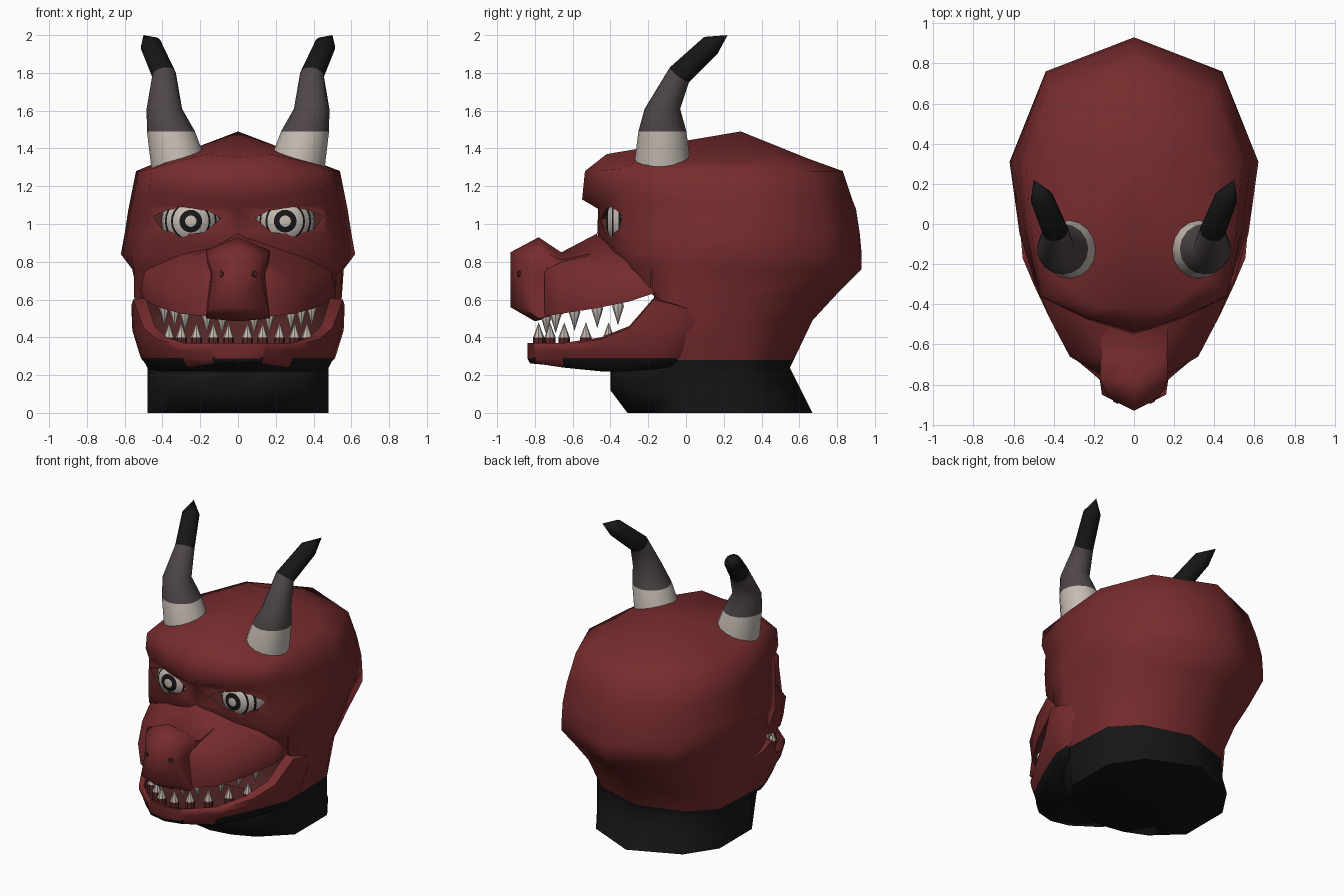
import bpy, bmesh, math
from mathutils import Vector

if "Cube" in bpy.data.objects:
    bpy.data.objects.remove(bpy.data.objects["Cube"])

COLOURS = {
    "red_skin": (.185, .025, .027), "dark_red": (.085, .018, .018), "black": (.008, .008, .008),
    "ivory": (.56, .50, .45), "horn_brown": (.08, .063, .063),
}
MATS = []
for name, c in COLOURS.items():
    m = bpy.data.materials.new(name)
    m.diffuse_color = (*c, 1)
    m.use_nodes = True
    m.node_tree.nodes["Principled BSDF"].inputs["Base Color"].default_value = m.diffuse_color
    MATS.append(m)
RED, DARK, BLACK, IVORY, BROWN = range(5)


def finish(name, bm, rule):
    bmesh.ops.remove_doubles(bm, verts=bm.verts, dist=1e-4)
    bmesh.ops.recalc_face_normals(bm, faces=bm.faces)
    for f in bm.faces:
        f.material_index = rule(f.calc_center_median(), f.normal)
    me = bpy.data.meshes.new(name)
    bm.to_mesh(me)
    bm.free()
    for m in MATS:
        me.materials.append(m)
    ob = bpy.data.objects.new(name, me)
    bpy.context.collection.objects.link(ob)
    return ob


def smooth(ob, angle=40):
    bpy.ops.object.select_all(action='DESELECT')
    ob.select_set(True)
    bpy.context.view_layer.objects.active = ob
    bpy.ops.object.shade_smooth_by_angle(angle=math.radians(angle))


def loft(name, halves, rule, cap_end=True):
    """Skin half sections (first and last point on x = 0), mirrored in x."""
    bm = bmesh.new()
    n = len(halves[0])
    rings = []
    for h in halves:
        full = list(h) + [(-x, y, z) for x, y, z in reversed(h[1:-1])]
        rings.append([bm.verts.new(p) for p in full])
    k = len(rings[0])
    for a, b in zip(rings, rings[1:]):
        for i in range(k):
            j = (i + 1) % k
            bm.faces.new((a[i], a[j], b[j], b[i]))
    for r in [rings[0]] + ([rings[-1]] if cap_end else []):
        bm.faces.new(r[:n])
        bm.faces.new(r[n - 1:] + r[:1])
    return finish(name, bm, rule)


def tube(name, path, seg, rule, level=0):
    """Round sweep through (x, y, z, radius) points; the first `level` rings stay horizontal."""
    bm = bmesh.new()
    up = Vector((0, 0, 1))
    pts = [Vector(p[:3]) for p in path]
    rings = []
    for i, p in enumerate(path):
        t = up if i < level else pts[min(i + 1, len(pts) - 1)] - pts[max(i - 1, 0)]
        q = up.rotation_difference(t)
        rings.append([bm.verts.new(pts[i] + q @ Vector((p[3] * math.cos(a), p[3] * math.sin(a), 0)))
                      for a in (math.tau * s / seg for s in range(seg))])
    for a, b in zip(rings, rings[1:]):
        for i in range(seg):
            j = (i + 1) % seg
            bm.faces.new((a[i], a[j], b[j], b[i]))
    for r, p in ((rings[0], path[0]), (rings[-1], path[-1])):
        if p[3] > 0:
            bm.faces.new(r)
    return finish(name, bm, rule)


# Head and neck: z, front y, front corner x y and rise, side widths, back corner x y, back y
LEVELS = [
    (0.00, -.31, .30, -.22, 0, .48, .48, .34, .52, .67),
    (0.12, -.40, .36, -.27, 0, .48, .48, .34, .48, .61),
    (0.24, -.40, .38, -.28, 0, .48, .48, .33, .45, .55),
    (0.28, -.30, .44, -.20, 0, .50, .48, .33, .47, .57),
    (0.49, -.15, .50, -.13, 0, .54, .50, .38, .55, .67),
    (0.62, -.15, .52, -.15, 0, .55, .53, .42, .64, .79),
    (0.76, -.35, .50, -.28, 0, .55, .56, .44, .76, .93),
    (0.84, -.42, .49, -.30, 0, .57, .62, .44, .76, .93),
    (0.95, -.47, .47, -.33, 0, .55, .60, .44, .75, .92),
    (1.08, -.465, .46, -.335, .02, .54, .58, .43, .72, .90),
    (1.13, -.55, .47, -.36, .05, .53, .57, .42, .71, .88),
    (1.28, -.535, .46, -.36, .01, .51, .54, .40, .66, .83),
]
halves = []
for z, f, cx, cy, up, s1, s2, bx, by, b in LEVELS:
    halves.append([(0, f, z), (cx / 2, (f + cy) / 2 - .02, z + up / 4), (cx, cy, z + up), (s1, -.05, z),
                   (s2, .31, z), (bx, by, z), (0, b, z)])
halves.append([(0, -.42, 1.355), (.17, -.42, 1.37), (.38, -.27, 1.325), (.42, -.05, 1.33),
               (.41, .31, 1.33), (.27, .5, 1.37), (0, .65, 1.345)])
halves.append([(0, .29, 1.49)] * 7)


def head_rule(c, n):
    if c.z < .28:
        return BLACK
    return DARK if c.z < .65 and c.y < -.1 and n.y < -.7 else RED


head = loft("head", halves, head_rule, cap_end=False)

# Almond eye sockets cut into the face
ALMOND = [(.09, 1.03), (.16, 1.07), (.25, 1.085), (.37, 1.075), (.45, 1.04),
          (.40, .97), (.30, .945), (.18, .955)]
for s in (-1, 1):
    bm = bmesh.new()
    a, b = [[bm.verts.new((s * x, y, z)) for x, z in ALMOND] for y in (-.60, -.25)]
    bm.faces.new(a)
    bm.faces.new(b)
    for i in range(8):
        j = (i + 1) % 8
        bm.faces.new((a[i], a[j], b[j], b[i]))
    cutter = finish("socket_cutter", bm, lambda c, n: DARK)
    cutter.hide_render = True
    mod = head.modifiers.new("socket", 'BOOLEAN')
    mod.operation = 'DIFFERENCE'
    mod.solver = 'EXACT'
    mod.object = cutter
    bpy.ops.object.select_all(action='DESELECT')
    bpy.context.view_layer.objects.active = head
    head.select_set(True)
    bpy.ops.object.modifier_apply(modifier=mod.name)
    bpy.data.objects.remove(cutter)
smooth(head, 65)

# Muzzle: y, top z, top edge x z, cheek x z, lip x z
MUZZLE = [
    (-.75, .80, .12, .78, .17, .68, .16, .51),
    (-.66, .83, .16, .80, .32, .66, .30, .525),
    (-.47, .94, .24, .83, .42, .72, .41, .555),
    (-.30, .94, .34, .84, .485, .75, .48, .59),
    (-.18, .94, .40, .85, .522, .76, .515, .63),
    (-.08, .92, .40, .85, .50, .75, .48, .63),
]
smooth(loft("muzzle", [[(0, y, t), (ex, y, ez), (cx, y, cz), (lx, y, lz), (lx * .8, y, lz + .02), (0, y, lz + .03)]
                       for y, t, ex, ez, cx, cz, lx, lz in MUZZLE],
            lambda c, n: DARK if n.z < -.6 else RED), 60)

# Nose block with a ridged front, running back into the bridge
smooth(loft("nose", [
    [(0, -.93, .85), (.13, -.855, .82), (.12, -.87, .73), (.16, -.85, .55), (0, -.93, .56)],
    [(0, -.78, .93), (.17, -.77, .86), (.14, -.78, .74), (.17, -.78, .50), (0, -.80, .485)],
    [(0, -.66, .85), (.165, -.66, .81), (.15, -.66, .73), (.16, -.66, .52), (0, -.66, .52)],
    [(0, -.47, .95), (.17, -.47, .85), (.15, -.47, .73), (.15, -.50, .60), (0, -.50, .60)]],
    lambda c, n: RED), 70)

# Lower jaw: y, sweep back of the outer side, outer x, lip z, floor z, edge z, underside z
JAW = [
    (-.84, .03, .14, .37, .37, .30, .288),
    (-.825, .03, .15, .37, .37, .29, .262),
    (-.75, 0, .20, .37, .34, .29, .255),
    (-.65, 0, .32, .37, .33, .29, .24),
    (-.45, 0, .43, .40, .33, .29, .22),
    (-.30, 0, .50, .46, .33, .29, .22),
    (-.17, 0, .555, .61, .33, .29, .23),
    (-.05, 0, .565, .58, .33, .29, .25),
    (.07, 0, .525, .54, .33, .42, .38),
]
smooth(loft("lower_jaw", [[(0, y, f), (x * .84, y + d, f), (x * .88, y + d, t), (x, y + d, t - .01),
                           (x * .99, y + d, (t + e) / 2), (x * .91, y + d, e), (x * .84, y + d, b), (0, y, b)]
                          for y, d, x, t, f, e, b in JAW],
            lambda c, n: BLACK if c.z < .289 and n.z < -.3 else
            DARK if n.z > .7 and c.z < .36 and abs(c.x) < .35 else RED), 70)

# Teeth along both lips
UPPER = [(.085, -.74), (.165, -.69), (.28, -.59), (.335, -.47), (.39, -.36)]
LOWER = [(.05, -.78), (.13, -.72), (.22, -.645), (.30, -.53), (.365, -.41)]
for s in (-1, 1):
    for x, y in UPPER:
        z = .53 + (y + .77) * .13
        smooth(tube("upper_tooth", [(s * x, y, z + .03, .02), (s * x, y, z - .02, .031),
                                    (s * x, y, z - .06, .018), (s * x, y, z - .12, 0)], 8, lambda c, n: IVORY))
    for x, y in LOWER:
        smooth(tube("lower_tooth", [(s * x, y, .32, .03), (s * x, y, .40, .03), (s * x, y, .43, .018),
                                    (s * x, y, .48, 0)], 8, lambda c, n: DARK if c.z < .38 else IVORY))

# Eyes with concentric rings, nostrils and horns
R = .155
RADII = [.155, .148, .137, .128, .105, .095, .08, .06, .03, 0]
for s in (-1, 1):
    def eye_rule(c, n, s=s):
        r = math.hypot(c.x - s * .25, c.z - 1.015)
        return BLACK if .03 < r < .06 or .095 < r < .105 or .128 < r < .137 else IVORY

    smooth(tube("eye", [(s * .25, -.27 - math.sqrt(max(R * R - r * r, 0)), 1.015, r) for r in RADII],
                24, eye_rule))
    tube("nostril", [(s * .086, -.876, .735, .02), (s * .093, -.890, .735, .014)], 8, lambda c, n: DARK)
    smooth(tube("horn", [(s * x, y, z, r) for x, y, z, r in [
        (.30, -.125, 1.25, .155), (.315, -.125, 1.33, .148), (.355, -.125, 1.49, .127), (.39, -.125, 1.61, .094),
        (.392, -.035, 1.79, .064), (.46, .13, 1.945, .057), (.50, .22, 2.0, 0)]],
        16, lambda c, n: IVORY if c.z < 1.49 else BROWN if c.z < 1.78 else BLACK, level=4))
